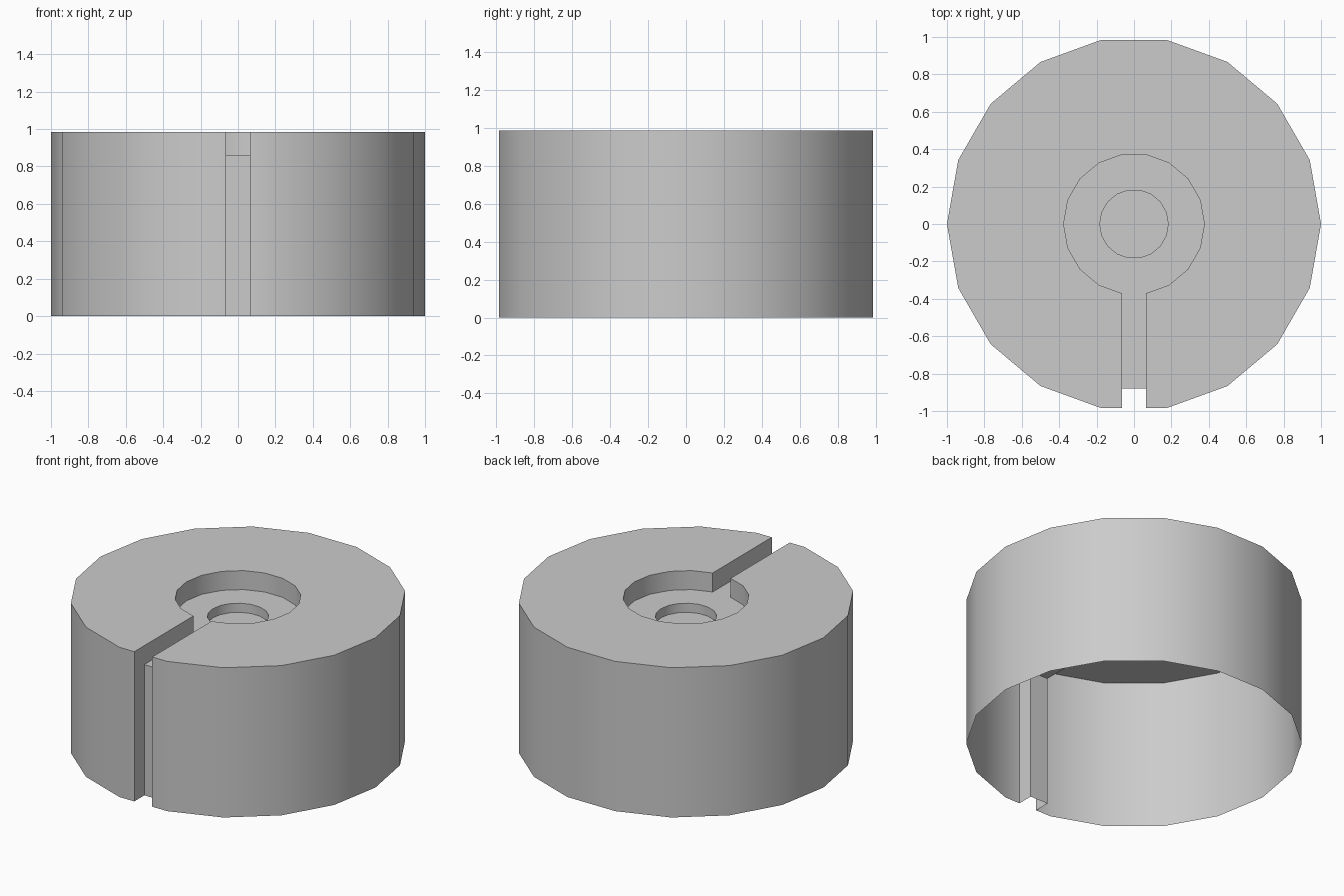
import bpy, bmesh
from math import radians, cos, sin

if "Cube" in bpy.data.objects:
    bpy.data.objects.remove(bpy.data.objects["Cube"])

SIDES, H = 18, 0.985
FLOOR, PIT = 0.86, 0.80          # recess floor and centre pit floor heights
R_OUT, R_REC, R_PIT = 1.0, 0.376, 0.183
SLOT_BACK = -0.88

bm = bmesh.new()


def ring(r, z):
    # starts just right of the front flat and runs counter-clockwise
    return [bm.verts.new((r * cos(radians(-80 + 20 * k)), r * sin(radians(-80 + 20 * k)), z))
            for k in range(SIDES)]


def bridge(a, b, closed):
    for k in range(SIDES if closed else SIDES - 1):
        j = (k + 1) % SIDES
        bm.faces.new((a[k], a[j], b[j], b[k]))


base, rim = ring(R_OUT, 0), ring(R_OUT, H)
lip, recess = ring(R_REC, H), ring(R_REC, FLOOR)
pit_top, pit_low = ring(R_PIT, FLOOR), ring(R_PIT, PIT)

# outer wall, top and recess wall stay open at the front slot
for a, b in ((base, rim), (rim, lip), (lip, recess)):
    bridge(a, b, False)
# recess floor and centre pit
bridge(recess, pit_top, True)
bridge(pit_top, pit_low, True)
bm.faces.new(pit_low)

# slot cheeks either side, with the wall and top strips next to them
backs = []
for i in (0, SIDES - 1):
    x, y = lip[i].co.x, rim[i].co.y
    low, high = bm.verts.new((x, y, 0)), bm.verts.new((x, y, H))
    b_high, b_low = bm.verts.new((x, SLOT_BACK, FLOOR)), bm.verts.new((x, SLOT_BACK, 0))
    bm.faces.new((low, base[i], rim[i], high))
    bm.faces.new((high, rim[i], lip[i]))
    bm.faces.new((high, lip[i], recess[i], b_high))
    bm.faces.new((low, high, b_high, b_low))
    backs.append((b_high, b_low))

# slot floor and slot back
(rh, rl), (lh, ll) = backs
bm.faces.new((recess[0], recess[-1], lh, rh))
bm.faces.new((rh, lh, ll, rl))

bmesh.ops.recalc_face_normals(bm, faces=bm.faces)
top = next(f for f in bm.faces if rim[5] in f.verts and lip[5] in f.verts)
if top.normal.z < 0:
    bmesh.ops.reverse_faces(bm, faces=bm.faces)

mesh = bpy.data.meshes.new("slotted_cap")
bm.to_mesh(mesh)
bm.free()
cap = bpy.data.objects.new("slotted_cap", mesh)
bpy.context.collection.objects.link(cap)
bpy.context.view_layer.objects.active = cap
cap.select_set(True)
bpy.ops.object.shade_smooth_by_angle(angle=radians(30))
